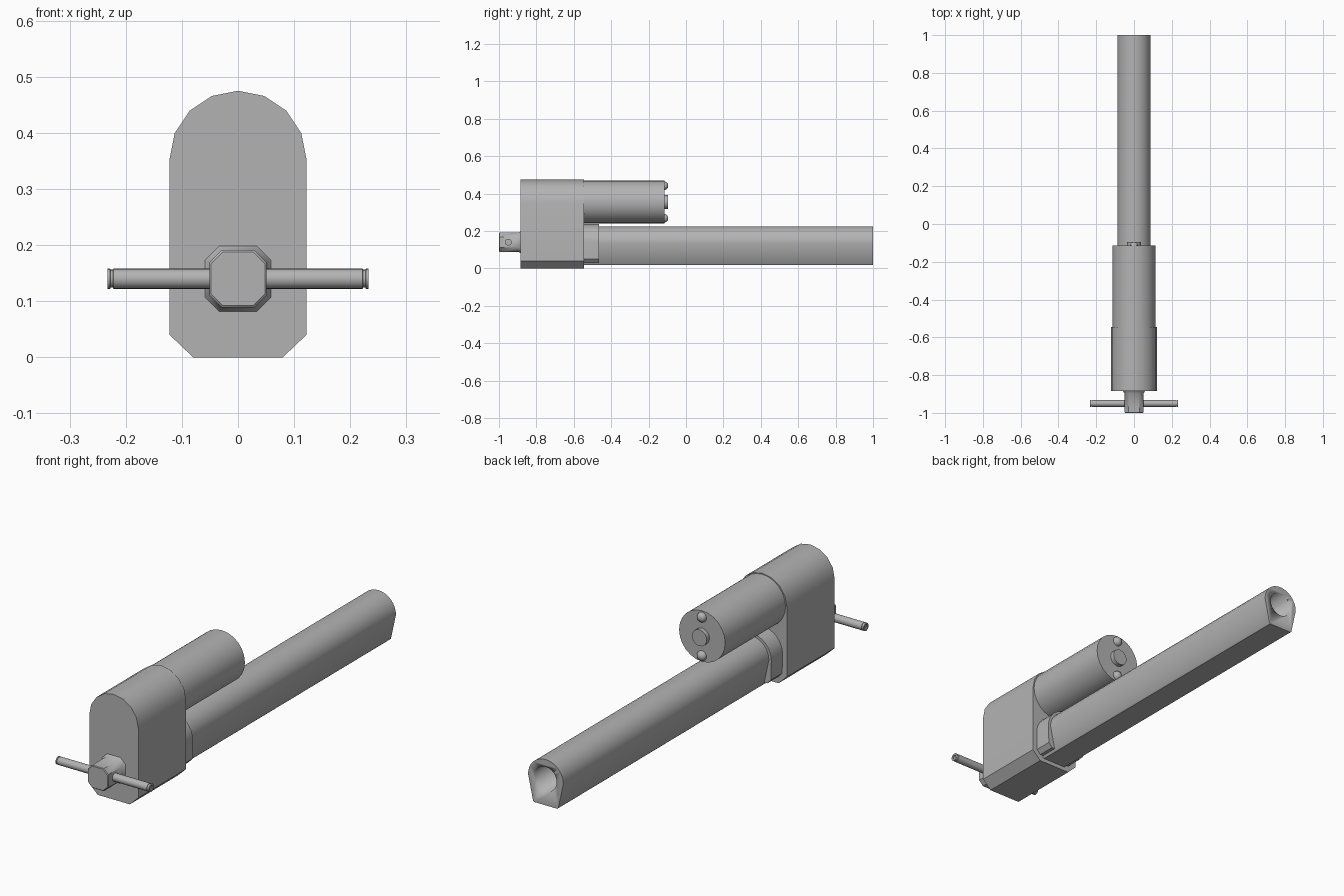
import bpy, bmesh, math
from mathutils import Matrix

cube = bpy.data.objects.get("Cube")
if cube:
    bpy.data.objects.remove(cube, do_unlink=True)

grey = bpy.data.materials.new("light grey")
grey.use_nodes = True
colour = (0.45, 0.45, 0.45, 1)
grey.diffuse_color = colour
grey.node_tree.nodes["Principled BSDF"].inputs["Base Color"].default_value = colour


def finish(name, bm, angle=35):
    bmesh.ops.recalc_face_normals(bm, faces=bm.faces)
    mesh = bpy.data.meshes.new(name)
    bm.to_mesh(mesh)
    bm.free()
    obj = bpy.data.objects.new(name, mesh)
    mesh.materials.append(grey)
    bpy.context.collection.objects.link(obj)
    bpy.ops.object.select_all(action="DESELECT")
    obj.select_set(True)
    bpy.context.view_layer.objects.active = obj
    bpy.ops.object.shade_smooth_by_angle(angle=math.radians(angle))
    return obj


def loft(name, sections, angle=35, cap=True):
    """Skin a list of equal-length rings of 3D points."""
    bm = bmesh.new()
    rings = [[bm.verts.new(p) for p in ring] for ring in sections]
    for a, b in zip(rings, rings[1:]):
        for i in range(len(a)):
            j = (i + 1) % len(a)
            bm.faces.new((a[i], a[j], b[j], b[i]))
    if cap:
        bm.faces.new(rings[0])
        bm.faces.new(rings[-1])
    return finish(name, bm, angle)


def extrude(name, outline, y0, y1):
    return loft(name, [[(x, y, z) for x, z in outline] for y in (y0, y1)])


def arch(r, z, steps, lower):
    """Half circle on top, with a mirrored list of lower right points."""
    top = [(r * math.cos(math.pi * i / steps), z + r * math.sin(math.pi * i / steps))
           for i in range(steps + 1)]
    return top + [(-x, h) for x, h in lower] + list(reversed(lower))


def turned(name, profile, centre, axis, sides=24):
    """Lathe (radius, distance) pairs about the x or y axis."""
    rings = []
    for r, d in profile:
        ring = []
        for i in range(sides):
            a = 2 * math.pi * i / sides
            u, v = r * math.cos(a), r * math.sin(a)
            ring.append((d, centre[1] + u, centre[2] + v) if axis == "x"
                        else (centre[0] + u, d, centre[2] + v))
        rings.append(ring)
    return loft(name, rings)


# Gear housing
extrude("gear_housing", arch(0.122, 0.353, 8, [(0.122, 0.04), (0.08, 0)]), -0.885, -0.545)

# Motor with rear boss and two domed bolts
motor_z = 0.355
turned("motor", [(0.115, -0.55), (0.115, -0.115)], (0, 0, motor_z), "y")
turned("motor_boss", [(0.037, -0.12), (0.037, -0.095)], (0, 0, motor_z), "y", 16)
for side, label in ((1, "upper"), (-1, "lower")):
    dome = [(0.022 * math.cos(t), -0.112 + 0.017 * math.sin(t)) for t in (0, 0.4, 0.8, 1.2, 1.5)]
    turned(label + "_bolt", [(0.022, -0.12)] + dome, (0, 0, motor_z + side * 0.087), "y", 16)

# Outer tube with an open bore at the far end
tube = extrude("outer_tube", arch(0.088, 0.137, 16, [(0.063, 0.023), (0.058, 0.018)]), -0.55, 1)
bore = turned("bore_cutter", [(0.055, -0.4), (0.055, 1.1)], (0, 0, 0.137), "y")
bore.hide_render = True
cut = tube.modifiers.new("bore", "BOOLEAN")
cut.object = bore
cut.solver = "EXACT"
bpy.context.view_layer.objects.active = tube
bpy.ops.object.modifier_apply(modifier="bore")
bpy.data.objects.remove(bore, do_unlink=True)

# Collar joining tube and housing
extrude("tube_collar", arch(0.1, 0.137, 16, [(0.098, 0.05), (0.08, 0.03)]), -0.55, -0.465)


# Square rod end with cut corners and a flared foot
def octagon(half, corner, y):
    a, b = half, half - corner
    points = [(a, -b), (a, b), (b, a), (-b, a), (-a, b), (-a, -b), (-b, -a), (b, -a)]
    return [(x, y, 0.14 + z) for x, z in points]


loft("rod_end", [octagon(0.048, 0.021, -1), octagon(0.051, 0.022, -0.997),
                 octagon(0.051, 0.022, -0.897), octagon(0.059, 0.025, -0.884)], 40)

# Cross pin with a retaining groove and a small recess at each end
half = [(0.018, 0), (0.018, 0.222), (0.016, 0.223), (0.016, 0.227),
        (0.018, 0.228), (0.018, 0.233), (0.01, 0.233), (0.01, 0.228)]
turned("cross_pin", [(r, -d) for r, d in reversed(half[1:])] + half[1:],
       (0, -0.95, 0.14), "x", 20)
